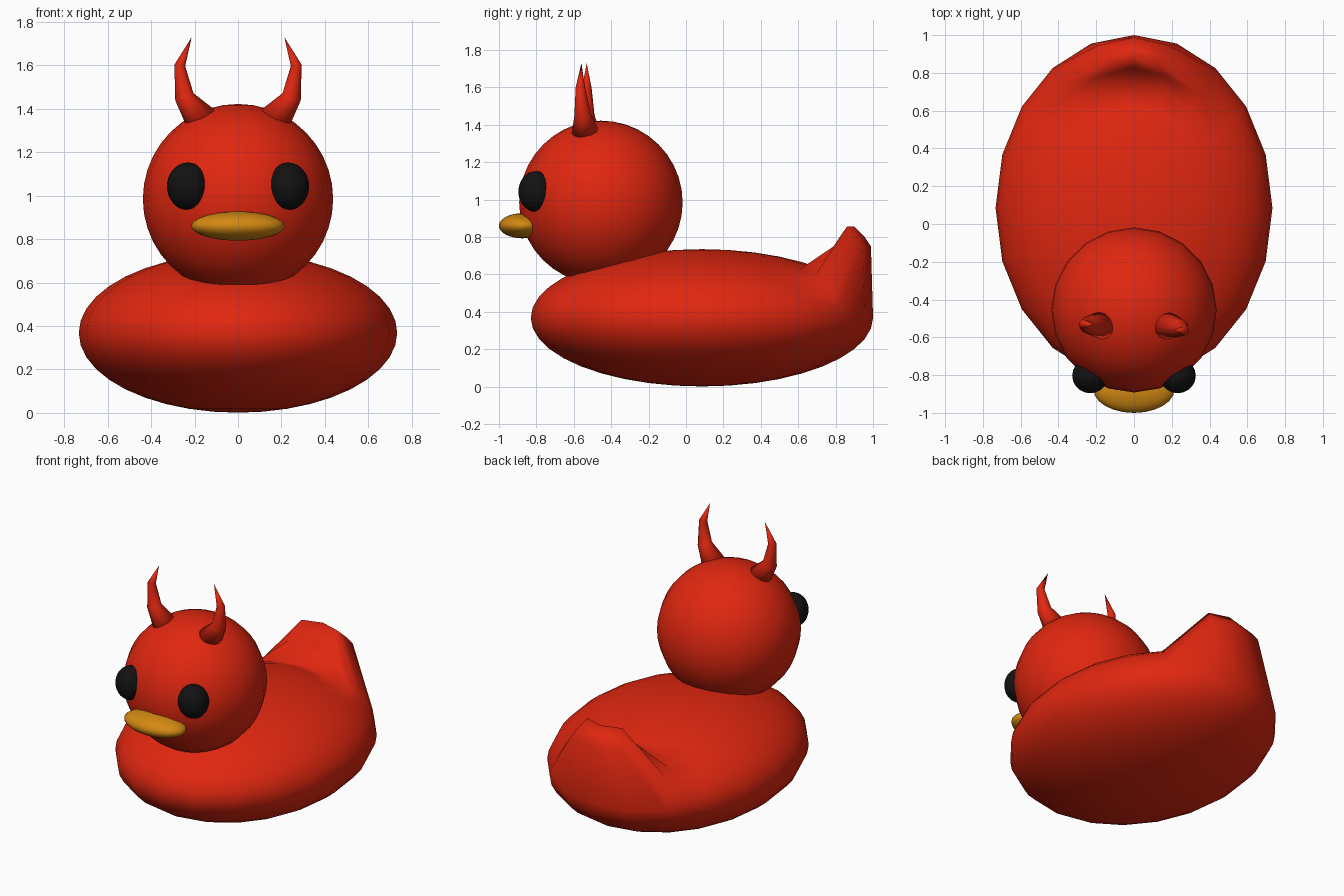
import bpy, bmesh, math
from mathutils import Vector

if "Cube" in bpy.data.objects:
    bpy.data.objects.remove(bpy.data.objects["Cube"])


def material(name, color):
    m = bpy.data.materials.new(name)
    m.diffuse_color = (*color, 1)
    m.use_nodes = True
    m.node_tree.nodes["Principled BSDF"].inputs["Base Color"].default_value = m.diffuse_color
    return m


RED = material("red", (0.75, 0.02, 0.005))
BLACK = material("black", (0.006, 0.006, 0.006))
ORANGE = material("orange", (0.65, 0.25, 0.006))


def finish(bm, name, mat):
    bmesh.ops.recalc_face_normals(bm, faces=bm.faces)
    for f in bm.faces:
        f.smooth = True
    me = bpy.data.meshes.new(name)
    bm.to_mesh(me)
    bm.free()
    me.materials.append(mat)
    ob = bpy.data.objects.new(name, me)
    bpy.context.collection.objects.link(ob)
    return ob


def ellipsoid(name, center, radii, mat, segs=20, rings=20, shape=None):
    bm = bmesh.new()
    bmesh.ops.create_uvsphere(bm, u_segments=segs, v_segments=rings, radius=1)
    for v in bm.verts:
        unit = v.co.copy()
        v.co = Vector(c + r * u for c, r, u in zip(center, radii, unit))
        if shape:
            shape(unit, v.co)
    return finish(bm, name, mat)


# Tail: latitude of the pulled ring -> (new height, width factor)
TAIL = {36: (0.75, 0.85), 27: (0.856, 0.65), 18: (0.80, 0.75), 9: (0.75, 0.85)}


def pull_tail(unit, co):
    lat = round(math.degrees(math.asin(max(-1, min(1, unit.z)))))
    around = abs(math.degrees(math.atan2(unit.x, unit.y)))
    if lat in TAIL and around < 20:
        co.z = TAIL[lat][0]
        co.x *= TAIL[lat][1]


# Body with raised tail
ellipsoid("body", (0, 0.085, 0.368), (0.733, 0.915, 0.367), RED, shape=pull_tail)

# Head and beak
ellipsoid("head", (0, -0.455, 0.985), (0.438, 0.437, 0.437), RED)
ellipsoid("beak", (0, -0.875, 0.86), (0.215, 0.125, 0.067), ORANGE, 24, 16)


def horn(name, path, radii, tip, sides=12):
    bm = bmesh.new()
    pts = [Vector(p) for p in path] + [Vector(tip)]
    rows = []
    for i, r in enumerate(radii):
        t = (pts[i + 1] - pts[max(i - 1, 0)]).normalized()
        a = t.cross(Vector((0, 1, 0))).normalized()
        b = t.cross(a)
        rows.append([bm.verts.new(pts[i] + r * (a * math.cos(k * math.tau / sides)
                     + b * math.sin(k * math.tau / sides))) for k in range(sides)])
    apex = bm.verts.new(pts[-1])
    for k in range(sides):
        n = (k + 1) % sides
        for lo, hi in zip(rows, rows[1:]):
            bm.faces.new((lo[k], lo[n], hi[n], hi[k]))
        bm.faces.new((rows[-1][k], rows[-1][n], apex))
    bm.faces.new(rows[0])
    return finish(bm, name, RED)


# Eyes and horns, one per side; the horns lean slightly differently in y
for side, label, lean in ((1, "right", -0.02), (-1, "left", 0.015)):
    ellipsoid(label + "_eye", (0.232 * side, -0.803, 1.043), (0.095, 0.093, 0.109), BLACK)
    horn(label + "_horn",
         [(0.165 * side, -0.535, 1.345), (0.247 * side, -0.542 + lean / 2, 1.455),
          (0.268 * side, -0.545 + lean, 1.60)],
         (0.078, 0.045, 0.025),
         (0.213 * side, -0.543 + lean * 0.8, 1.73))
